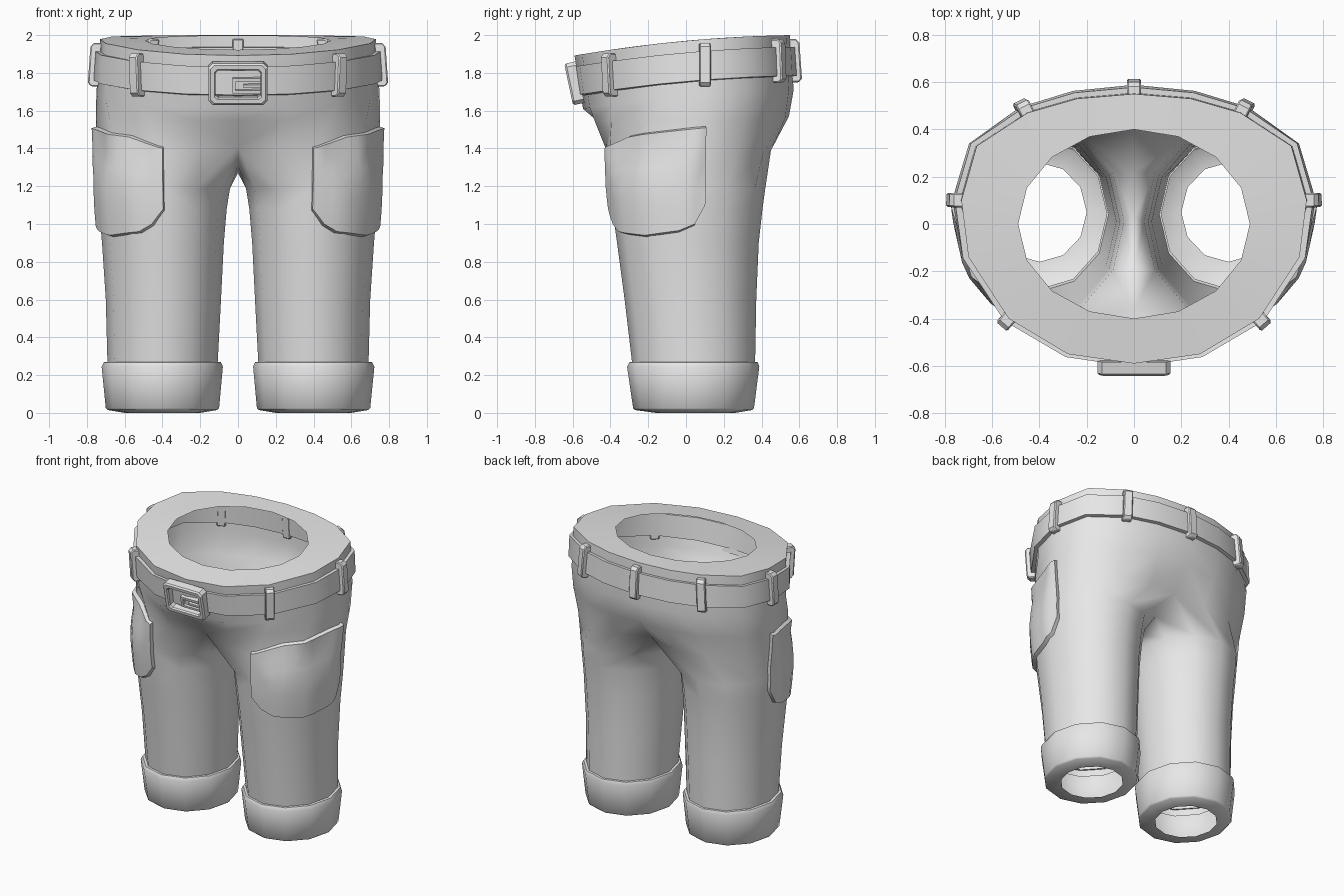
import bpy, bmesh, math
from mathutils import Vector, Matrix
from mathutils.bvhtree import BVHTree

if "Cube" in bpy.data.objects:
    bpy.data.objects.remove(bpy.data.objects["Cube"])

grey = bpy.data.materials.new("grey_cloth")
grey.diffuse_color = (0.8, 0.8, 0.8, 1)
grey.use_nodes = True
grey.node_tree.nodes["Principled BSDF"].inputs["Base Color"].default_value = grey.diffuse_color


def finish(name, bm, mirror=False, bevel=0.0, angle=45, outward=None):
    """Turn a bmesh into a shaded object, optionally mirrored across x."""
    bmesh.ops.recalc_face_normals(bm, faces=bm.faces)
    if outward:  # open shells: make sure the test face points outward
        f = min(bm.faces, key=lambda f: (f.calc_center_median() - Vector(outward)).length)
        if f.normal.x < 0:
            bmesh.ops.reverse_faces(bm, faces=bm.faces)
    me = bpy.data.meshes.new(name)
    bm.to_mesh(me)
    ob = bpy.data.objects.new(name, me)
    bpy.context.collection.objects.link(ob)
    me.materials.append(grey)
    bpy.ops.object.select_all(action='DESELECT')
    ob.select_set(True)
    bpy.context.view_layer.objects.active = ob
    bpy.ops.object.shade_smooth_by_angle(angle=math.radians(angle))
    if bevel:
        b = ob.modifiers.new("bevel", 'BEVEL')
        b.width, b.segments, b.limit_method = bevel, 1, 'ANGLE'
        b.angle_limit = math.radians(50)
    if mirror:
        m = ob.modifiers.new("mirror", 'MIRROR')
        m.use_clip = True
        m.merge_threshold = 0.002
    return ob


def bridge(bm, a, b, closed):
    n = len(a)
    for i in range(n if closed else n - 1):
        j = (i + 1) % n
        bm.faces.new((a[i], a[j], b[j], b[i]))


def loft(rings, closed=True, wrap=False):
    bm = bmesh.new()
    rows = [[bm.verts.new(p) for p in r] for r in rings]
    for a, b in zip(rows, rows[1:] + (rows[:1] if wrap else [])):
        bridge(bm, a, b, closed)
    return bm


def leg_ring(z, x0, x1, y0, y1):
    """Twelve-sided loop; points 0-8 run round the outside, 9-11 inside."""
    out = []
    for i in range(12):
        a = math.radians(-120 + 30 * i)
        out.append(Vector(((x0 + x1) / 2 + (x1 - x0) / 2 * math.cos(a),
                           (y0 + y1) / 2 + (y1 - y0) / 2 * math.sin(a), z)))
    return out


def rim_z(y):
    return 1.97 + 0.092 * y - 0.0685 * y * y


# Waist outline, front to back, at the rim and below the belt
RIM = [(0, -.59), (.28, -.55), (.53, -.40), (.70, -.14), (.73, .10),
       (.665, .33), (.45, .47), (.24, .53), (0, .55)]
LOW = [(0, -.545), (.27, -.51), (.52, -.385), (.70, -.14), (.75, .10),
       (.68, .33), (.47, .48), (.25, .545), (0, .57)]
DEPTH = 0.29


def wall(i, d, off=0.0):
    """Point on the waist at column i, d below the rim, moved out by off."""
    p = Vector(RIM[i]).lerp(Vector(LOW[i]), d / DEPTH)
    z = rim_z(p.y) - d
    q = p + p.normalized() * off
    return Vector((q.x, q.y, z))


# Trouser body: leg loops, crotch loop, hips, waist and inset rim
bm = bmesh.new()
legs = [leg_ring(*r) for r in [(.22, .11, .69, -.28, .365), (.6, .09, .70, -.325, .372),
                               (.9, .075, .72, -.365, .385), (1.08, .06, .735, -.39, .405),
                               (1.19, .042, .74, -.40, .42)]]
crotch = [(0, -.36, 1.41), (.20, -.425, 1.40), (.41, -.405, 1.38), (.645, -.24, 1.37),
          (.748, .05, 1.37), (.67, .27, 1.37), (.46, .41, 1.38), (.22, .45, 1.39),
          (0, .40, 1.41), (0, .22, 1.32), (0, .03, 1.27), (0, -.19, 1.31)]
hips = [(0, -.475, 1.55), (.25, -.485, 1.55), (.48, -.395, 1.55), (.68, -.19, 1.55),
        (.752, .08, 1.55), (.68, .31, 1.55), (.47, .455, 1.55), (.24, .525, 1.56), (0, .545, 1.57)]
hole = []
for i in range(9):
    a = math.radians(-90 + 22.5 * i)
    x, y = .49 * math.cos(a), .40 * math.sin(a)
    hole.append((0 if i in (0, 8) else x, y, rim_z(y)))
loops = [[bm.verts.new(p) for p in r] for r in legs + [crotch]]
for a, b in zip(loops, loops[1:]):
    bridge(bm, a, b, True)
arcs = [loops[-1][:9]] + [[bm.verts.new(p) for p in r] for r in (
    hips, [wall(i, DEPTH) for i in range(9)], [wall(i, 0) for i in range(9)], hole)]
for a, b in zip(arcs, arcs[1:]):
    bridge(bm, a, b, False)
surface = BVHTree.FromBMesh(bm)
finish("trouser_body", bm, mirror=True, outward=(.75, .05, .9))

# Turned-up cuffs with an inset bottom ring
cuff = loft([leg_ring(.27, .115, .685, -.275, .36), leg_ring(.268, .09, .71, -.30, .38),
             leg_ring(.245, .08, .722, -.312, .388), leg_ring(.025, .10, .70, -.28, .36),
             leg_ring(.015, .11, .69, -.27, .35), leg_ring(0, .20, .60, -.16, .26)])
finish("leg_cuff", cuff, mirror=True, outward=(.72, .04, .15))

# Side pockets wrapped on the leg
TOP = [(-77, 1.40), (-48, 1.46), (13, 1.51)]
BOTTOM = [(-77, 1.08), (-68, 1.0), (-58, .96), (-30, .94), (-5, .965), (6, 1.0), (13, 1.1)]


def along(line, a):
    for (a0, z0), (a1, z1) in zip(line, line[1:]):
        if a <= a1:
            return z0 + (z1 - z0) * (a - a0) / (a1 - a0)
    return line[-1][1]


def on_leg(deg, z, off):
    d = Vector((math.cos(math.radians(deg)), math.sin(math.radians(deg)), 0))
    hit = surface.ray_cast(Vector((.3, 0, z)), d)[0]
    return hit + d * off


columns = []
for a in (-77, -72, -68, -63, -58, -48, -39, -30, -21, -13, -5, 1, 6, 10, 13):
    z0, z1 = along(BOTTOM, a), along(TOP, a)
    columns.append([on_leg(a, z0 + (z1 - z0) * k / 6, .026) for k in range(7)])
bm = loft(columns, closed=False)
# Sloped edge back into the cloth
rim = [e for e in bm.edges if e.is_boundary]
new = bmesh.ops.extrude_edge_only(bm, edges=rim)["geom"]
for v in (g for g in new if isinstance(g, bmesh.types.BMVert)):
    v.co += (Vector((.3, 0, v.co.z)) - v.co).normalized() * .04
    v.co.z += .012 * (1 if v.co.z > 1.35 else -1)
finish("side_pocket", bm, mirror=True, angle=40, outward=(.75, -.1, 1.25))

# Belt
belt = [[wall(i, d, o) for i in range(9)]
        for d, o in ((.065, -.015), (.062, .024), (.215, .024), (.222, -.015))]
finish("belt", loft(belt, closed=False, wrap=True), mirror=True)

# Belt loops at four columns
for i, name in ((2, "front_belt_loop"), (4, "side_belt_loop"),
                (6, "rear_belt_loop"), (8, "centre_belt_loop")):
    if i < 8:
        t = Vector(LOW[i + 1]) - Vector(LOW[i - 1])
    else:
        t = Vector((-1, 0))
    t = Vector((t.x, t.y, 0)).normalized()
    n = Vector((t.y, -t.x, 0))
    rings = []
    for d, inner, outer in ((.02, -.02, .03), (.04, -.02, .048), (.23, -.02, .048), (.25, -.02, .03)):
        p = wall(i, d)
        rings.append([p + t * s * .03 + n * o for s, o in
                      ((-1, inner), (1, inner), (1, outer), (-1, outer))])
    bm = loft(rings)
    bm.faces.new([v for v in bm.verts][:4])
    bm.faces.new([v for v in bm.verts][-4:])
    finish(name, bm, mirror=i < 8, bevel=.006, angle=30)

# Buckle frame and prong
place = Matrix.Translation((0, -.59, 1.745)) @ Matrix.Rotation(math.radians(12), 4, 'X')


def plate_ring(w, h, c, y):
    pts = []
    for sx, sz, flip in ((1, 1, 0), (-1, 1, 1), (-1, -1, 0), (1, -1, 1)):
        pair = [(sx * w, y, sz * (h - c)), (sx * (w - c), y, sz * h)]
        pts += pair[::-1] if flip else pair
    return [place @ Vector(p) for p in pts]


frame = loft([plate_ring(.155, .112, .02, .03), plate_ring(.155, .112, .02, -.022),
              plate_ring(.146, .103, .02, -.032), plate_ring(.125, .082, .015, -.032),
              plate_ring(.118, .075, .015, -.022), plate_ring(.118, .075, .015, .03)], wrap=True)
finish("buckle_frame", frame, angle=30)

bm = bmesh.new()
for x0, x1, z0, z1 in ((-.03, .12, .012, .03), (-.03, -.012, -.05, .03),
                       (-.03, .12, -.05, -.034), (.03, .12, -.02, -.004)):
    m = place @ Matrix.Translation(((x0 + x1) / 2, 0, (z0 + z1) / 2)) @ Matrix.Diagonal(
        (x1 - x0, .04, z1 - z0, 1))
    bmesh.ops.create_cube(bm, size=1, matrix=m)
finish("buckle_prong", bm, angle=30)
